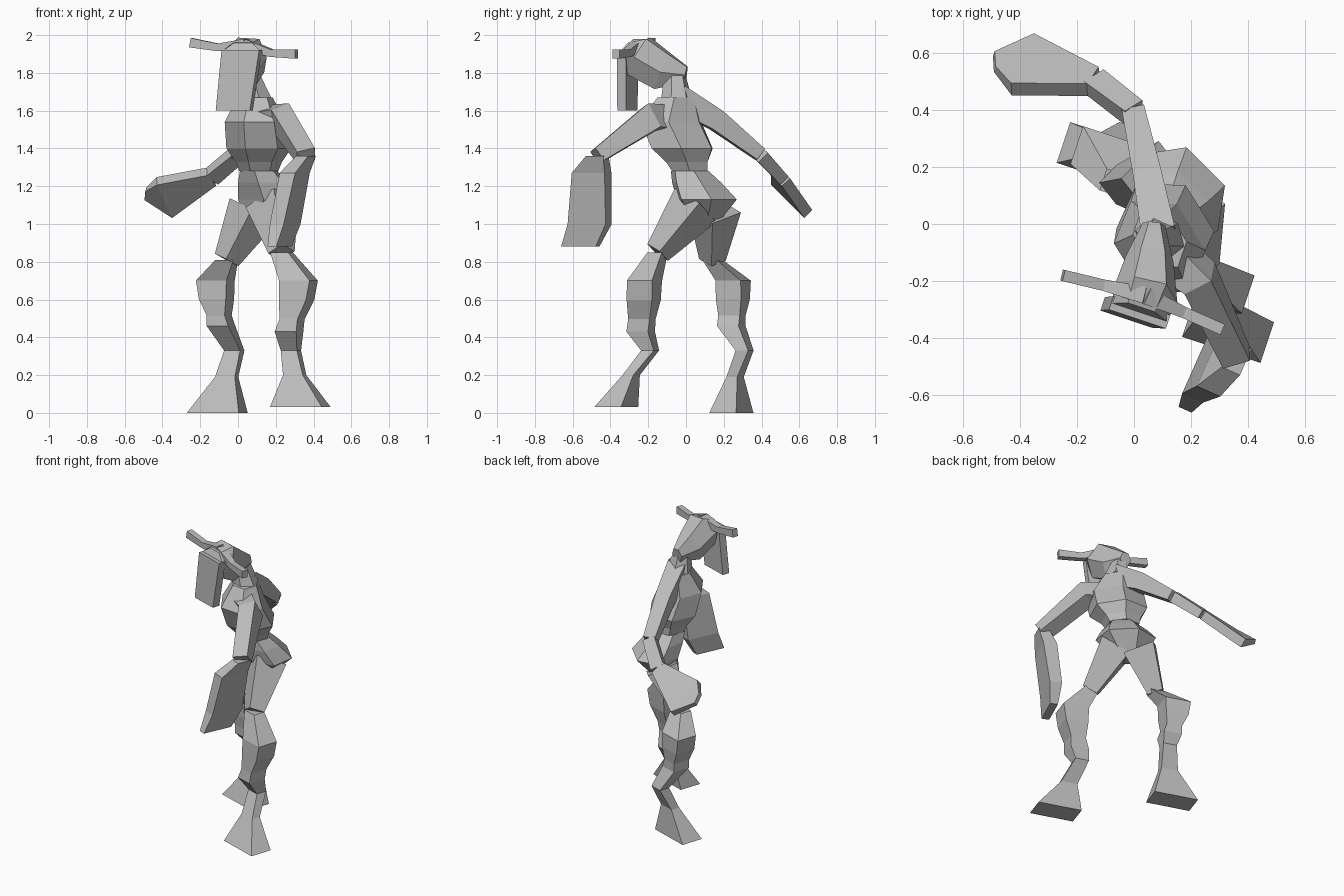
import bpy, bmesh, math
from mathutils import Vector

cube = bpy.data.objects.get("Cube")
if cube:
    bpy.data.objects.remove(cube, do_unlink=True)

colour = (.5, .5, .5, 1)
grey = bpy.data.materials.new("clay grey")
grey.use_nodes = True
grey.diffuse_color = colour
grey.node_tree.nodes["Principled BSDF"].inputs["Base Color"].default_value = colour

UP = Vector((0, 0, 1))


def point(x, y, z):
    return Vector((x, y, z))


def section(centre, axis, side, size, sides):
    """Corner positions of one cross-section; size is (width, depth)."""
    across = (side - axis * side.dot(axis)).normalized()
    along = axis.cross(across)
    square = sides == 4
    turn = math.pi / sides if square else 0
    reach = math.sqrt(2) / 2 if square else .5
    corners = []
    for number in range(sides):
        angle = turn + math.tau * number / sides
        corners.append(centre + across * math.cos(angle) * size[0] * reach
                       + along * math.sin(angle) * size[1] * reach)
    return corners


def loft(name, centres, sizes, side, sides=4, level=False):
    """Skin a row of cross-sections; level keeps every section horizontal."""
    bm = bmesh.new()
    loops = []
    last = len(centres) - 1
    for index, (centre, size) in enumerate(zip(centres, sizes)):
        travel = centres[min(index + 1, last)] - centres[max(index - 1, 0)]
        axis = UP if level else travel.normalized()
        corners = section(centre, axis, side, size, sides)
        loops.append([bm.verts.new(corner) for corner in corners])
    for lower, upper in zip(loops, loops[1:]):
        for a in range(sides):
            b = (a + 1) % sides
            bm.faces.new((lower[a], lower[b], upper[b], upper[a]))
    bm.faces.new(loops[0])
    bm.faces.new(loops[-1])
    bmesh.ops.recalc_face_normals(bm, faces=bm.faces)
    mesh = bpy.data.meshes.new(name)
    bm.to_mesh(mesh)
    bm.free()
    mesh.materials.append(grey)
    bpy.context.collection.objects.link(bpy.data.objects.new(name, mesh))


# Trunk: hips and shoulders twist differently, so each has its own side direction
hip_side = point(.7, -.7, 0)
shoulder_side = point(.5, -.8, 0)
head_side = point(.9, -.3, 0)

crotch = point(.12, .1, 1)
hips = point(.16, .11, 1.13)
waist = point(.11, .02, 1.28)
ribs = point(.11, -.02, 1.4)
breast = point(.09, -.08, 1.54)
collar = point(.09, -.05, 1.67)
nape = point(.07, -.06, 1.79)

loft("pelvis", [crotch, hips, hips.lerp(waist, .6), waist],
     [(.16, .12), (.38, .3), (.3, .25), (.22, .2)], hip_side, 6, True)
loft("chest", [waist, waist.lerp(ribs, .4), ribs, breast, collar],
     [(.22, .2), (.26, .24), (.38, .33), (.38, .3), (.24, .17)], shoulder_side, 6, True)
loft("neck", [collar, nape], [(.18, .16), (.1, .12)], head_side, 6, True)

# Head with a roof-shaped top, and a flat hanging snout
back_of_head = point(.07, 0, 1.79)
brow = point(.04, -.25, 1.89)
face = point(.02, -.31, 1.92)
snout_tip = point(-.02, -.31, 1.6)

loft("head", [back_of_head, back_of_head.lerp(brow, .5) - UP * .03, brow, face],
     [(.08, .1), (.17, .23), (.23, .25), (.2, .1)], head_side, 6)
loft("snout", [snout_tip, face], [(.19, .05), (.21, .05)], head_side, level=True)


# Horns sag slightly halfway along
def horn(name, tip):
    root = brow + UP * .06
    middle = root.lerp(tip, .5) - UP * .02
    loft(name, [root, middle, tip], [(.06, .06), (.04, .04), (.05, .04)], UP)


horn("left_horn", point(.31, -.37, 1.9))
horn("right_horn", point(-.25, -.18, 1.96))


# Legs share one set of sizes; the knee pinches before the calf and the foot flares to a broad sole
def leg(label, hip, thigh_end, knee, calf, ankle, instep, sole):
    knee_base = knee.lerp(calf, .2) - UP * .05
    loft(label + "_thigh", [hip, thigh_end], [(.2, .2), (.1, .1)], hip_side)
    loft(label + "_shin", [thigh_end, knee, knee_base, knee_base.lerp(calf, .6), calf, ankle],
         [(.1, .08), (.17, .14), (.15, .14), (.1, .12), (.12, .12), (.09, .07)], head_side, level=True)
    loft(label + "_foot", [ankle, instep, sole],
         [(.09, .07), (.11, .06), (.29, .15)], head_side, level=True)


leg("left", point(.18, .05, 1.1), point(.23, -.15, .85), point(.32, -.22, .7),
    point(.27, -.24, .43), point(.28, -.19, .33), point(.3, -.29, .2), point(.33, -.37, .03))
leg("right", point(.08, .15, 1.07), point(-.06, .14, .81), point(-.12, .25, .7),
    point(-.09, .24, .46), point(-.02, .31, .33), point(-.06, .26, .19), point(-.11, .24, 0))

# Left arm reaching forward, ending in a broad flat hand
left_shoulder = point(.23, -.19, 1.56)
left_elbow = point(.36, -.47, 1.36)
left_forearm = point(.3, -.5, 1.27)
left_wrist = point(.25, -.51, 1)
left_hand_end = point(.22, -.56, .88)

loft("left_upper_arm", [breast, left_shoulder, left_elbow],
     [(.14, .14), (.11, .14), (.1, .08)], point(.8, .4, .3))
loft("left_forearm", [left_elbow, left_forearm, left_wrist, left_hand_end],
     [(.1, .07), (.19, .09), (.22, .08), (.2, .05)], point(.4, .9, 0), level=True)

# Right arm trailing back, with a blade-like hand
right_shoulder = point(.05, .16, 1.55)
right_elbow = point(0, .39, 1.37)
right_wrist = point(-.14, .5, 1.25)
right_palm = point(-.39, .56, 1.14)
right_hand_end = point(-.49, .57, 1.16)
blade_side = point(.1, .2, -.2)

loft("right_upper_arm", [collar, right_shoulder, right_elbow],
     [(.12, .14), (.1, .11), (.08, .07)], point(1, .2, 0))
loft("right_forearm", [right_elbow, right_wrist], [(.08, .07), (.09, .06)], blade_side)
loft("right_hand", [right_wrist, right_palm, right_hand_end],
     [(.09, .06), (.26, .06), (.07, .03)], blade_side)
